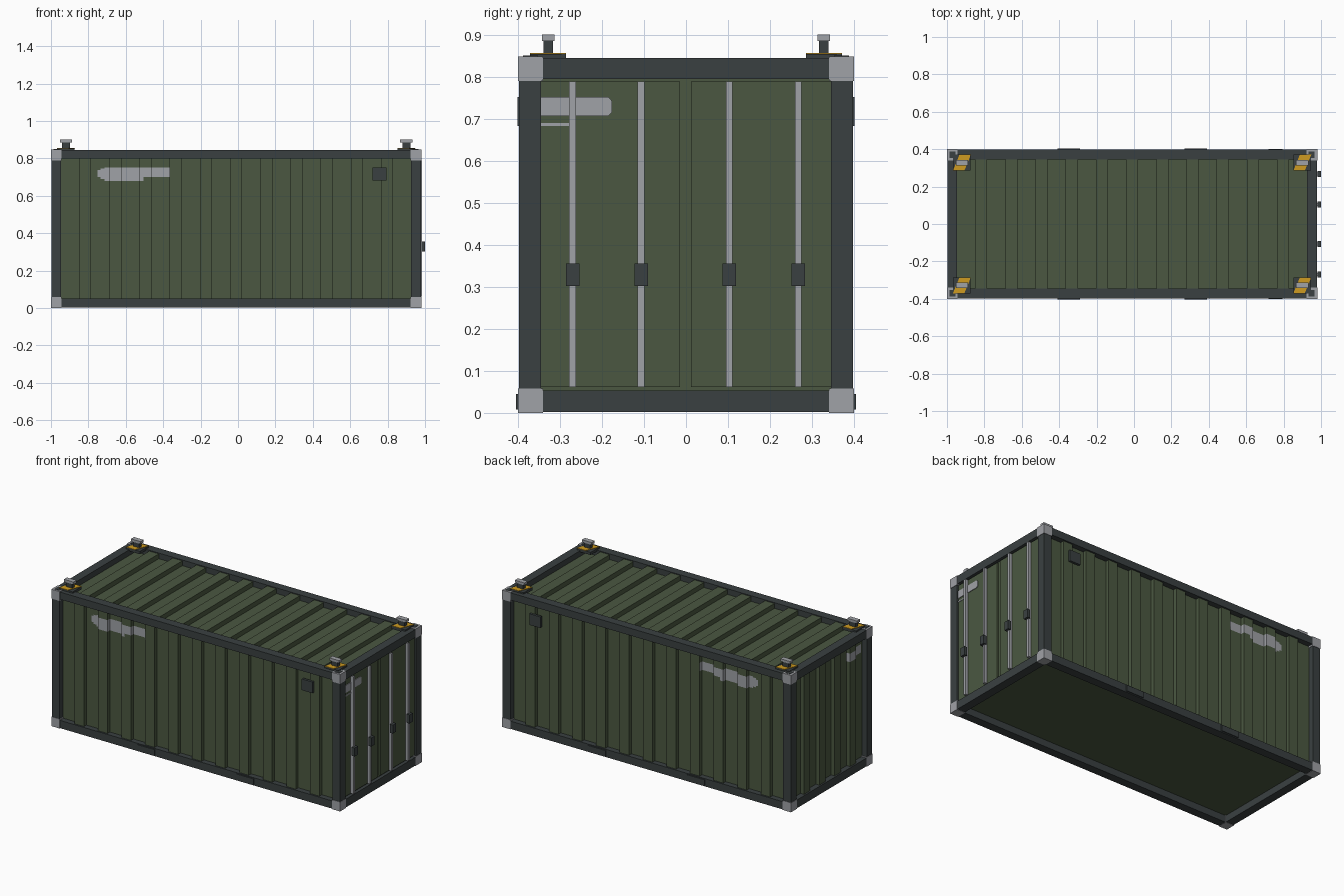
import bpy
import bmesh
from mathutils import Matrix, Vector

old = bpy.data.objects.get("Cube")
if old:
    bpy.data.objects.remove(old, do_unlink=True)


def material(name, rgb):
    m = bpy.data.materials.new(name)
    m.use_nodes = True
    m.diffuse_color = (*rgb, 1)
    node = next(n for n in m.node_tree.nodes if n.type == "BSDF_PRINCIPLED")
    node.inputs["Base Color"].default_value = (*rgb, 1)
    node.inputs["Roughness"].default_value = 0.7
    return m


GREEN = material("olive_green", (0.070, 0.097, 0.053))
DARK = material("dark_steel", (0.042, 0.051, 0.053))
GREY = material("light_grey", (0.35, 0.36, 0.385))
YELLOW = material("safety_yellow", (0.62, 0.33, 0.015))


def finish(name, bm, mats):
    mesh = bpy.data.meshes.new(name)
    bm.to_mesh(mesh)
    bm.free()
    for m in mats:
        mesh.materials.append(m)
    obj = bpy.data.objects.new(name, mesh)
    bpy.context.collection.objects.link(obj)
    return obj


def box(name, xs, ys, zs, mat):
    """Box spanning the given ranges."""
    lo, hi = [Vector(sorted(r)[i] for r in (xs, ys, zs)) for i in (0, 1)]
    bm = bmesh.new()
    bmesh.ops.create_cube(bm, size=1)
    for v in bm.verts:
        v.co = (lo + hi) / 2 + v.co * (hi - lo)
    return finish(name, bm, [mat])


def plate(name, points, depth, mat):
    """Thin plate: a flat outline pushed along a depth vector."""
    bm = bmesh.new()
    face = bm.faces.new([bm.verts.new(p) for p in points])
    out = bmesh.ops.extrude_face_region(bm, geom=[face])["geom"]
    bmesh.ops.translate(bm, vec=depth,
                        verts=[g for g in out if isinstance(g, bmesh.types.BMVert)])
    bmesh.ops.recalc_face_normals(bm, faces=bm.faces)
    return finish(name, bm, [mat])


def ribbed(name, u_axis, v_axis, origin, u_range, v_range, ribs, depth, marks=()):
    """Sheet with raised ribs in local (u, v); marks are rectangles of worn paint."""
    u0, u1 = u_range
    pitch = (u1 - u0) / (ribs + FLAT)
    profile = [(u0, -depth)]
    for i in range(ribs):
        start = u0 + (i + FLAT) * pitch
        end = u0 + (i + 1) * pitch
        profile += [(start, -depth), (start, 0), (end, 0), (end, -depth)]
    profile.append((u1, -depth))
    bm = bmesh.new()
    rows = [[bm.verts.new((u, v, d)) for u, d in profile] for v in v_range]
    for i in range(len(profile) - 1):
        bm.faces.new((rows[0][i], rows[0][i + 1], rows[1][i + 1], rows[1][i]))
    # Cut along the mark borders, then paint the faces inside
    for a, b, c, d in marks:
        for co, no in (((a, 0, 0), (1, 0, 0)), ((b, 0, 0), (1, 0, 0)),
                       ((0, c, 0), (0, 1, 0)), ((0, d, 0), (0, 1, 0))):
            geom = bm.verts[:] + bm.edges[:] + bm.faces[:]
            bmesh.ops.bisect_plane(bm, geom=geom, plane_co=co, plane_no=no, dist=1e-5)
    for f in bm.faces:
        m = f.calc_center_median()
        if any(a < m.x < b and c < m.y < d for a, b, c, d in marks):
            f.material_index = 1
    u, v = Vector(u_axis), Vector(v_axis)
    frame = Matrix((u, v, u.cross(v))).transposed().to_4x4()
    bm.transform(Matrix.Translation(origin) @ frame)
    return finish(name, bm, [GREEN, GREY])


# Main sizes
BACK, DOOR, SIDE, TOP = -1.0, 0.98, 0.4, 0.847
BEAM = 0.055
FLAT, RIB_DEPTH = 0.6, 0.024
WALL = 0.388
ENDS = (("rear", BACK, 1), ("door", DOOR, -1))
SIDES = (("front", -1), ("back", 1))
EPS = 0.002

# Corner castings, posts and end beams
for end, x, inward in ENDS:
    xs = (x + inward * EPS, x + inward * BEAM)
    for side, s in SIDES:
        ys = (s * (SIDE - EPS), s * (SIDE - BEAM))
        box(f"{end}_{side}_post", xs, ys, (0.05, 0.8), DARK)
        for level, zs in (("bottom", (0, 0.058)), ("top", (0.79, TOP + 0.001))):
            box(f"{end}_{side}_{level}_casting", (x, x + inward * 0.057),
                (s * SIDE, s * (SIDE - 0.06)), zs, GREY)
        cx, cy = x + inward * 0.03, s * (SIDE - 0.03)
        box(f"{end}_{side}_casting_slot", (cx - 0.016, cx + 0.016),
            (cy - 0.018, cy + 0.018), (TOP, TOP + 0.003), DARK)
    for level, zs in (("bottom", (EPS, 0.053)), ("top", (0.795, TOP - EPS))):
        box(f"{end}_{level}_beam", xs, (-SIDE + BEAM, SIDE - BEAM), zs, DARK)

# Long rails, fork pockets and vents
for side, s in SIDES:
    ys = (s * (SIDE - EPS), s * (SIDE - BEAM))
    box(f"{side}_bottom_rail", (BACK + BEAM, DOOR - BEAM), ys, (EPS, 0.05), DARK)
    box(f"{side}_top_rail", (BACK + BEAM, DOOR - BEAM), ys, (0.8, TOP - EPS), DARK)
    for i, x in enumerate((-0.35, 0.33)):
        box(f"{side}_fork_pocket_{i}", (x - 0.06, x + 0.06),
            (s * 0.38, s * 0.404), (0.008, 0.045), DARK)
    box(f"{side}_vent", (0.718, 0.793), (s * 0.386, s * 0.4015), (0.683, 0.752), DARK)

# Ribbed walls and roof
SPAN = (BACK + 0.054, DOOR - 0.054)
HEIGHT = (0.045, 0.81)
side_marks = [(-0.75, -0.735, 0.7, 0.738), (-0.735, -0.715, 0.69, 0.747),
              (-0.715, -0.505, 0.68, 0.752), (-0.505, -0.363, 0.7, 0.752)]
mirrored_marks = [(-b, -a, c, d) for a, b, c, d in side_marks]
up = (0, 0, 1)
ribbed("front_wall", (1, 0, 0), up, (0, -WALL, 0), SPAN, HEIGHT, 11, RIB_DEPTH, side_marks)
ribbed("back_wall", (-1, 0, 0), up, (0, WALL, 0),
       (-SPAN[1], -SPAN[0]), HEIGHT, 11, RIB_DEPTH, mirrored_marks)
ribbed("rear_wall", (0, -1, 0), up, (BACK + 0.012, 0, 0), (-0.346, 0.346),
       HEIGHT, 4, RIB_DEPTH, [(0.19, 0.335, 0.7, 0.752)])
ribbed("roof", (1, 0, 0), (0, 1, 0), (0, 0, 0.84), SPAN, (-0.35, 0.35), 11, 0.03)
box("floor", (BACK + 0.05, DOOR - 0.05), (-0.35, 0.35), (0.044, 0.05), GREEN)

# Doors with locking rods and handles
FACE = 0.967
box("door_backing", (0.92, 0.957), (-0.346, 0.346), (0.05, 0.8), GREEN)
for name, ys in (("front_door", (-0.345, -0.014)), ("back_door", (0.012, 0.345))):
    box(name, (0.93, FACE), ys, (0.062, 0.789), GREEN)
for i, y in enumerate((-0.27, -0.107, 0.103, 0.267)):
    box(f"locking_rod_{i}", (FACE, 0.985), (y - 0.008, y + 0.008), (0.062, 0.789), GREY)
    box(f"rod_handle_{i}", (0.98, 1.0), (y - 0.016, y + 0.016), (0.302, 0.355), DARK)
outline = ((-0.345, 0.706), (-0.185, 0.706), (-0.176, 0.715),
           (-0.176, 0.742), (-0.185, 0.752), (-0.345, 0.752))
plate("door_worn_paint", [(FACE, y, z) for y, z in outline], (0.004, 0, 0), GREY)
box("door_paint_streak", (FACE, FACE + 0.003), (-0.345, -0.275), (0.683, 0.69), GREY)

# Twist locks on the roof corners
for end, x in (("rear", -0.92), ("door", 0.9)):
    for side, s in SIDES:
        y = s * 0.328
        name = f"{end}_{side}_lock"
        box(f"{name}_base", (x - 0.047, x + 0.047), (y - 0.043, y + 0.043),
            (TOP - 0.01, 0.854), DARK)
        # Slanted hazard panel
        lean = 0.035
        shape = ((-0.048, -0.043), (0.048 - lean, -0.043), (0.048, 0.043), (-0.048 + lean, 0.043))
        plate(f"{name}_hazard_panel", [(x + a, y + b, 0.854) for a, b in shape],
              (0, 0, 0.003), YELLOW)
        box(f"{name}_stem", (x - 0.021, x + 0.021), (y - 0.011, y + 0.011),
            (0.85, 0.888), DARK)
        box(f"{name}_head", (x - 0.033, x + 0.033), (y - 0.015, y + 0.015),
            (0.885, 0.9), GREY)
